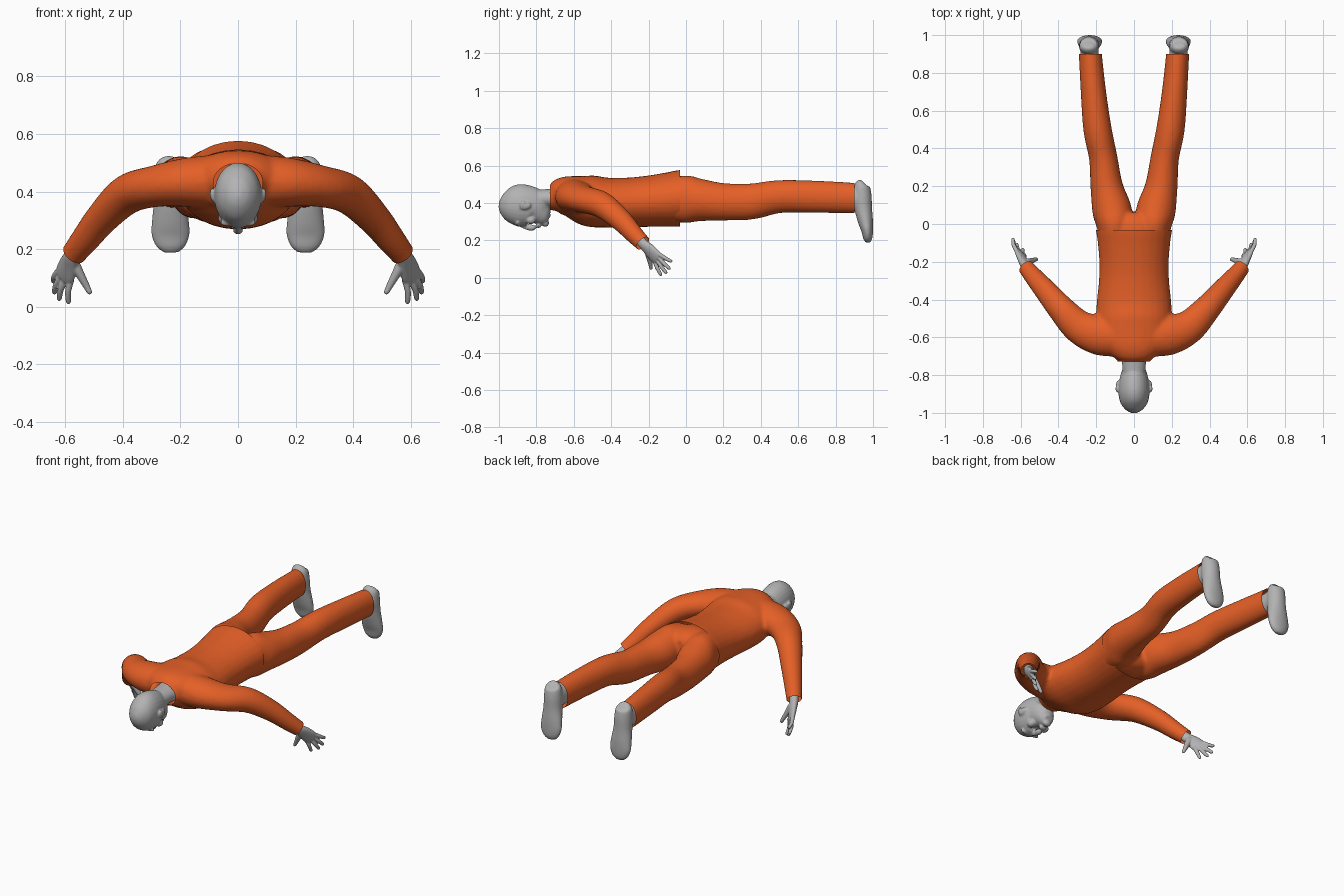
import bpy, bmesh, math
from mathutils import Vector, Matrix

if "Cube" in bpy.data.objects:
    bpy.data.objects.remove(bpy.data.objects["Cube"])


def material(name, rgb):
    m = bpy.data.materials.new(name)
    m.use_nodes = True
    m.diffuse_color = (*rgb, 1)
    bsdf = m.node_tree.nodes["Principled BSDF"]
    bsdf.inputs["Base Color"].default_value = (*rgb, 1)
    bsdf.inputs["Roughness"].default_value = 0.7
    return m


ORANGE = material("orange cloth", (0.78, 0.115, 0.02))
GREY = material("plain grey", (0.45, 0.45, 0.45))
X, Y = Vector((1, 0, 0)), Vector((0, 1, 0))
SEG, STEPS = 28, 5


def spline(pts):
    """Catmull-Rom interpolation of path points that also carry radii."""
    vs = [Vector(p) for p in pts]
    out = []
    for i in range(len(vs) - 1):
        a, b, c, d = vs[max(i - 1, 0)], vs[i], vs[i + 1], vs[min(i + 2, len(vs) - 1)]
        for k in range(STEPS):
            t = k / STEPS
            out.append(0.5 * (2 * b + (c - a) * t + (2 * a - 5 * b + 4 * c - d) * t * t
                              + (3 * b - a - 3 * c + d) * t ** 3))
    return out + [vs[-1]]


def tube(bm, pts, ref=X, s=1):
    """Closed loft through (x, y, z, radius along ref, other radius)."""
    rows = spline([(p[0] * s, *p[1:]) for p in pts])
    ref = Vector((ref.x * s, ref.y, ref.z))
    pos = [Vector(r[:3]) for r in rows]
    rings = []
    for i, r in enumerate(rows):
        t = (pos[min(i + 1, len(pos) - 1)] - pos[max(i - 1, 0)]).normalized()
        u = (ref - t * ref.dot(t)).normalized()
        w = t.cross(u)
        rings.append([bm.verts.new(pos[i] + u * r[3] * math.cos(a) + w * r[4] * math.sin(a))
                      for a in (math.tau * k / SEG for k in range(SEG))])
    for p, q in zip(rings, rings[1:]):
        for k in range(SEG):
            j = (k + 1) % SEG
            bm.faces.new((p[k], p[j], q[j], q[k]))
    bm.faces.new(rings[0])
    bm.faces.new(rings[-1])


def ball(bm, loc, size, rot=0):
    m = Matrix.Translation(loc) @ Matrix.Rotation(rot, 4, "X") @ Matrix.Diagonal((*size, 1))
    bmesh.ops.create_uvsphere(bm, u_segments=20, v_segments=12, radius=1, matrix=m)


def finish(name, bm, mat, voxel, smooth, cuts=()):
    """Fuse overlapping volumes into one skin, then trim open edges."""
    bmesh.ops.recalc_face_normals(bm, faces=bm.faces)
    me = bpy.data.meshes.new(name)
    bm.to_mesh(me)
    bm.free()
    ob = bpy.data.objects.new(name, me)
    bpy.context.collection.objects.link(ob)
    rem = ob.modifiers.new("fuse", "REMESH")
    rem.mode, rem.voxel_size = "VOXEL", voxel
    sm = ob.modifiers.new("soften", "SMOOTH")
    sm.factor, sm.iterations = 0.5, smooth
    dg = bpy.context.evaluated_depsgraph_get()
    done = bpy.data.meshes.new_from_object(ob.evaluated_get(dg))
    ob.modifiers.clear()
    bm = bmesh.new()
    bm.from_mesh(done)
    for co, no in cuts:
        bmesh.ops.bisect_plane(bm, geom=bm.verts[:] + bm.edges[:] + bm.faces[:],
                               plane_co=co, plane_no=no, clear_outer=True)
    for f in bm.faces:
        f.smooth = True
        f.material_index = 0
    bm.to_mesh(done)
    bm.free()
    done.materials.clear()
    done.materials.append(mat)
    ob.data = done
    done.name = name
    return ob


# Shirt: torso and both sleeves, open at collar, hem and cuffs
bm = bmesh.new()
tube(bm, [(0, y, z, rx, rz) for y, z, rx, rz in (
    (-.78, .425, .07, .055), (-.72, .428, .09, .068), (-.68, .435, .14, .095),
    (-.62, .435, .185, .11), (-.52, .412, .2, .137), (-.42, .402, .198, .133),
    (-.3, .403, .186, .133), (-.2, .409, .184, .137), (-.1, .417, .192, .145),
    (-.02, .425, .203, .152), (.05, .428, .206, .153))])
wrist, forearm = Vector((.57, -.23, .185)), Vector((.5, .6, -.62))
cuts = [((0, -.727, .42), (0, -1, 0)), ((0, -.033, .4), (0, 1, 0))]
for s in (1, -1):
    tube(bm, [(.06, -.6, .435, .1, .095), (.18, -.588, .432, .107, .085),
              (.29, -.545, .418, .09, .072), (.385, -.45, .39, .073, .069),
              (.47, -.35, .31, .06, .058), (.53, -.28, .235, .05, .05),
              (.575, -.225, .178, .043, .043), (.61, -.18, .13, .043, .043)], Y, s)
    cuts.append(((wrist.x * s, *wrist[1:]), (forearm.x * s, *forearm[1:])))
finish("shirt", bm, ORANGE, .01, 6, cuts)

# Trousers: hips and two legs, open at the ankles
bm = bmesh.new()
tube(bm, [(0, -.12, .41, .17, .115), (0, -.04, .42, .188, .126),
          (0, .03, .42, .17, .11), (0, .06, .42, .12, .08)])
for s in (1, -1):
    tube(bm, [(.1, -.09, .42, .08, .11), (.103, 0, .42, .097, .127),
              (.118, .08, .415, .104, .113), (.145, .2, .406, .086, .1),
              (.163, .35, .408, .075, .096), (.193, .5, .434, .075, .088),
              (.215, .7, .433, .067, .086), (.231, .9, .426, .061, .082),
              (.234, .96, .424, .061, .082)], X, s)
finish("trousers", bm, ORANGE, .01, 5, [((0, .9, .4), (0, 1, 0))])

# Head with neck, face and ears, looking down
bm = bmesh.new()
tube(bm, [(0, y, z, rx, rz) for y, z, rx, rz in (
    (-1, .395, .012, .015), (-.985, .393, .042, .052), (-.95, .39, .07, .09),
    (-.9, .388, .082, .112), (-.85, .383, .081, .111), (-.81, .372, .073, .1),
    (-.78, .345, .06, .07), (-.755, .32, .045, .046), (-.738, .308, .026, .026))])
tube(bm, [(0, -.86, .4, .06, .06), (0, -.79, .418, .06, .053),
          (0, -.73, .425, .064, .05), (0, -.64, .425, .075, .06)])
tube(bm, [(0, -.885, .284, .008, .012), (0, -.85, .272, .012, .016),
          (0, -.82, .268, .018, .016), (0, -.81, .278, .014, .01)])
ball(bm, (0, -.788, .279), (.026, .014, .013))
ball(bm, (0, -.752, .292), (.026, .02, .02))
for s in (1, -1):
    ball(bm, (.034 * s, -.9, .292), (.028, .011, .013))
    ball(bm, (.031 * s, -.872, .293), (.013, .009, .011))
    ball(bm, (.046 * s, -.83, .308), (.024, .026, .022))
    ball(bm, (.085 * s, -.86, .384), (.011, .032, .02), .2)
    ball(bm, (.09 * s, -.872, .392), (.008, .018, .02), .2)
finish("head", bm, GREY, .005, 4)

for s, side in ((1, "left"), (-1, "right")):
    # Foot: sole faces back, toes point down
    bm = bmesh.new()
    tube(bm, [(.235, .8, .425, .048, .062), (.235, .9, .425, .048, .066),
              (.237, .95, .43, .045, .06)], X, s)
    tube(bm, [(x, y, z, rx, ry) for x, y, z, rx, ry in (
        (.24, .95, .51, .025, .018), (.24, .942, .495, .046, .04),
        (.238, .942, .44, .053, .05), (.237, .948, .37, .055, .047),
        (.235, .96, .3, .064, .04), (.234, .969, .25, .066, .031),
        (.232, .972, .21, .05, .024), (.231, .972, .188, .024, .012))], X, s)
    finish(side + "_foot", bm, GREY, .006, 4)

    # Hand: palm, four fingers and thumb
    bm = bmesh.new()
    across = Vector((.045, .03, .045))
    tube(bm, [(.54, -.265, .22, .03, .028), (.572, -.228, .18, .029, .024),
              (.587, -.195, .148, .038, .021), (.6, -.165, .115, .042, .017),
              (.608, -.15, .098, .036, .012)], across, s)
    for base, tip in (((.58, -.17, .095), (.59, -.132, .01)),
                      ((.598, -.155, .097), (.623, -.103, .022)),
                      ((.613, -.145, .108), (.64, -.085, .045)),
                      ((.622, -.142, .125), (.643, -.075, .085))):
        a, b = Vector(base), Vector(tip)
        mid = (a + b) / 2 + Vector((.005, -.003, 0))
        tube(bm, [(*a, .012, .012), (*mid, .0105, .0105),
                  (*a.lerp(b, .9), .009, .009), (*b, .004, .004)], Y, s)
    tube(bm, [(.572, -.205, .155, .022, .02), (.55, -.198, .115, .017, .016),
              (.528, -.19, .075, .012, .012), (.515, -.187, .05, .009, .009),
              (.512, -.186, .044, .004, .004)], Y, s)
    finish(side + "_hand", bm, GREY, .0035, 3)
